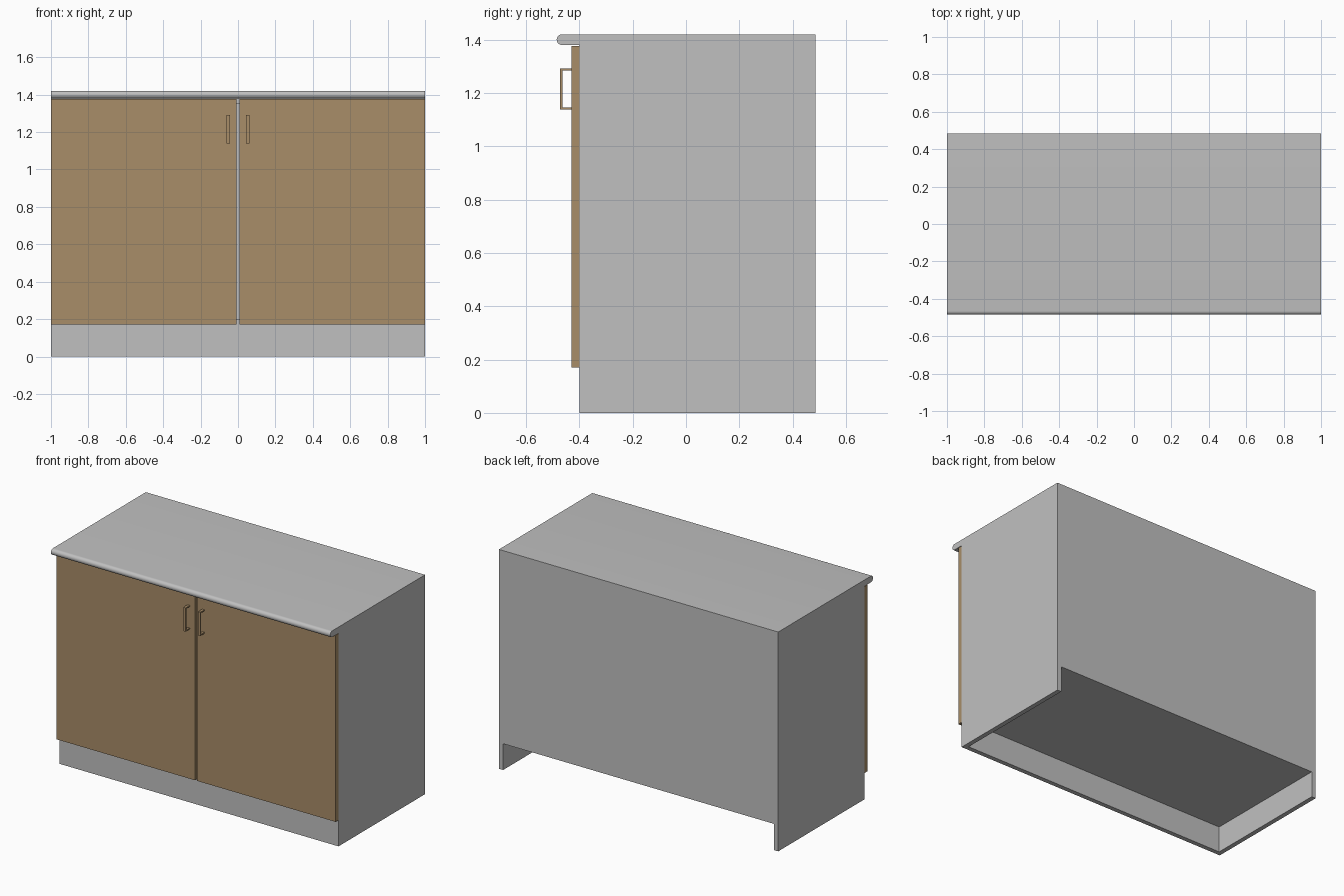
import bpy, bmesh, math

if "Cube" in bpy.data.objects:
    bpy.data.objects.remove(bpy.data.objects["Cube"])


def material(name, rgb):
    m = bpy.data.materials.new(name)
    m.diffuse_color = (*rgb, 1.0)
    m.use_nodes = True
    m.node_tree.nodes["Principled BSDF"].inputs["Base Color"].default_value = m.diffuse_color
    return m


GREY = material("light grey", (0.527, 0.527, 0.527))
WOOD = material("brown wood", (0.392, 0.266, 0.138))


def finish(name, bm, mat):
    bmesh.ops.recalc_face_normals(bm, faces=bm.faces)
    me = bpy.data.meshes.new(name)
    bm.to_mesh(me)
    bm.free()
    me.materials.append(mat)
    ob = bpy.data.objects.new(name, me)
    bpy.context.collection.objects.link(ob)
    return ob


def box(name, x, y, z, mat):
    bm = bmesh.new()
    bmesh.ops.create_cube(bm, size=1)
    for v in bm.verts:
        v.co = [r[0] if c < 0 else r[1] for c, r in zip(v.co, (x, y, z))]
    return finish(name, bm, mat)


def extrude_x(name, profile, x0, x1, mat):
    """Extrude a (y, z) outline along x."""
    bm = bmesh.new()
    face = bm.faces.new([bm.verts.new((x0, y, z)) for y, z in profile])
    ext = bmesh.ops.extrude_face_region(bm, geom=[face])["geom"]
    for v in ext:
        if isinstance(v, bmesh.types.BMVert):
            v.co.x = x1
    return finish(name, bm, mat)


T = 0.03                       # board thickness
FRONT, BACK = -0.40, 0.485
BASE, TOP = 0.17, 1.38
IN = 1 - T

# Carcass boards
for side, s in (("left", -1), ("right", 1)):
    box(side + "_side_panel", sorted((s, s * IN)), (FRONT, BACK), (0, TOP), GREY)
box("back_panel", (-IN, IN), (BACK - T, BACK), (BASE, TOP), GREY)
box("bottom_panel", (-IN, IN), (FRONT, BACK - T), (BASE, BASE + T), GREY)
box("top_panel", (-IN, IN), (FRONT, BACK - T), (TOP - T, TOP), GREY)
box("plinth", (-IN, IN), (FRONT, FRONT + T), (0, BASE), GREY)

# Worktop with a rounded front edge
R = 0.02
outline = [(BACK, TOP), (BACK, TOP + 2 * R)]
for i in range(17):
    a = math.pi / 2 + math.pi * i / 16
    outline.append((-0.465 + R * math.cos(a), TOP + R + R * math.sin(a)))
worktop = extrude_x("worktop", outline, -1, 1, GREY)
bpy.context.view_layer.objects.active = worktop
worktop.select_set(True)
bpy.ops.object.shade_smooth_by_angle(angle=math.radians(30))
worktop.select_set(False)

# Doors and bracket-shaped handles
h = 0.008
D = FRONT - T
handle = [(D, 1.138), (-0.472, 1.138), (-0.472, 1.292), (D, 1.292),
          (D, 1.292 - h), (-0.472 + h, 1.292 - h),
          (-0.472 + h, 1.138 + h), (D, 1.138 + h)]
for side, s in (("left", -1), ("right", 1)):
    box(side + "_door", sorted((s * 0.008, s)), (D, FRONT), (BASE, 1.377), WOOD)
    extrude_x(side + "_handle", handle, s * 0.044, s * 0.061, WOOD)
